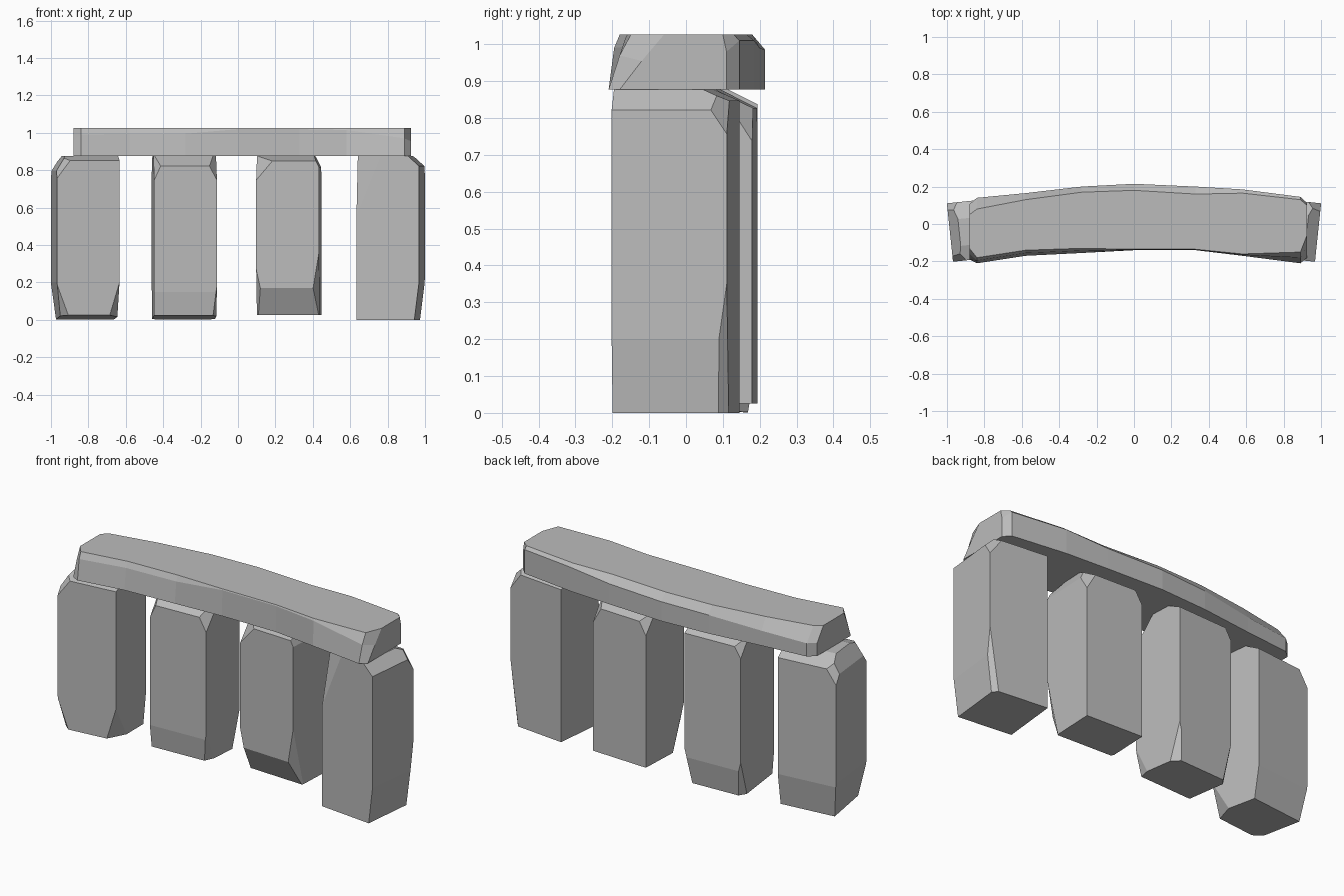
import bpy, bmesh, math
from mathutils import Vector, Matrix

cube = bpy.data.objects.get("Cube")
if cube:
    bpy.data.objects.remove(cube, do_unlink=True)

# Single stone colour
stone_grey = bpy.data.materials.new("stone_grey")
stone_grey.use_nodes = True
GREY = (0.5, 0.5, 0.5, 1)
stone_grey.diffuse_color = GREY
stone_grey.node_tree.nodes["Principled BSDF"].inputs["Base Color"].default_value = GREY

AXES = {"left": (0, 1), "right": (0, -1), "back": (1, 1),
        "front": (1, -1), "top": (2, 1), "bottom": (2, -1)}
HALF = Vector((0.168, 0.157, 0.4385))


def finish(bm, name):
    bmesh.ops.recalc_face_normals(bm, faces=bm.faces[:])
    mesh = bpy.data.meshes.new(name)
    bm.to_mesh(mesh)
    bm.free()
    mesh.materials.append(stone_grey)
    obj = bpy.data.objects.new(name, mesh)
    bpy.context.collection.objects.link(obj)
    return obj


def chip(bm, **depths):
    """Slice off an edge or corner; each depth is measured in from that side."""
    normal, corner = Vector(), Vector()
    for side, depth in depths.items():
        axis, sign = AXES[side]
        normal[axis] = sign / depth
        corner[axis] = sign * HALF[axis]
    point = corner - normal / normal.length_squared
    bmesh.ops.bisect_plane(bm, geom=bm.verts[:] + bm.edges[:] + bm.faces[:], dist=1e-5,
                           plane_co=point, plane_no=normal.normalized(), clear_outer=True)
    bmesh.ops.holes_fill(bm, edges=[e for e in bm.edges if e.is_boundary], sides=0)


def standing_stone(name, x, y, turn, chips):
    bm = bmesh.new()
    bmesh.ops.create_cube(bm, size=2, matrix=Matrix.Diagonal((*HALF, 1)))
    for depths in chips:
        chip(bm, **depths)
    obj = finish(bm, name)
    obj.location = (x, y, HALF.z)
    obj.rotation_euler.z = math.radians(turn)


# Four uprights, set along a shallow arc
standing_stone("right_outer_stone", -0.817, -0.028, 6, [
    dict(front=0.31, bottom=0.025),
    dict(right=0.025, bottom=0.2),
    dict(back=0.03, bottom=0.18),
    dict(right=0.07, front=0.08, bottom=0.19),
    dict(left=0.06, front=0.12, bottom=0.2),
    dict(front=0.08, top=0.025),
    dict(back=0.09, top=0.05),
    dict(right=0.05, top=0.08),
    dict(right=0.09, front=0.09, top=0.12),
    dict(right=0.09, back=0.09, top=0.13),
])
standing_stone("right_inner_stone", -0.287, 0.03, 2.5, [
    dict(front=0.31, bottom=0.025),
    dict(front=0.02, bottom=0.15),
    dict(back=0.025, bottom=0.15),
    dict(left=0.03, front=0.09, bottom=0.18),
    dict(left=0.05, back=0.07, bottom=0.2),
    dict(right=0.05, back=0.06, bottom=0.2),
    dict(front=0.09, top=0.055),
    dict(back=0.08, top=0.04),
    dict(left=0.07, front=0.12, top=0.13),
    dict(right=0.06, front=0.1, top=0.13),
    dict(right=0.06, back=0.08, top=0.1),
])
standing_stone("left_inner_stone", 0.272, 0.03, -2.5, [
    dict(bottom=0.025),
    dict(front=0.09, bottom=0.17),
    dict(right=0.06, front=0.1, bottom=0.27),
    dict(left=0.06, front=0.09, bottom=0.36),
    dict(front=0.1, top=0.028),
    dict(back=0.1, top=0.05),
    dict(right=0.11, front=0.1, top=0.13),
    dict(left=0.03, top=0.06),
    dict(right=0.07, back=0.09, top=0.12),
    dict(left=0.08, back=0.09, top=0.14),
])
standing_stone("left_outer_stone", 0.817, -0.028, -6, [
    dict(left=0.025, bottom=0.2),
    dict(left=0.05, back=0.05, bottom=0.35),
    dict(left=0.06, top=0.055),
    dict(right=0.13, front=0.07, top=0.32),
    dict(left=0.09, back=0.08, top=0.12),
    dict(back=0.07, top=0.03),
])

# Curved lintel, lofted through chamfered cross-sections:
# x, front y, front shoulder z, top front y, top back y, back shoulder z, back y
SECTIONS = [
    (-0.88, -0.19, 0.96, -0.13, 0.05, 0.95, 0.105),
    (-0.84, -0.21, 0.99, -0.18, 0.08, 0.95, 0.14),
    (-0.58, -0.17, 0.995, -0.14, 0.13, 0.96, 0.165),
    (-0.28, -0.155, 0.995, -0.13, 0.17, 0.98, 0.20),
    (0, -0.14, 1.02, -0.135, 0.18, 0.985, 0.215),
    (0.33, -0.14, 1.02, -0.135, 0.16, 0.99, 0.2),
    (0.58, -0.17, 1.015, -0.16, 0.165, 1.01, 0.185),
    (0.89, -0.21, 0.97, -0.15, 0.13, 1.01, 0.145),
    (0.925, -0.18, 0.955, -0.06, 0.1, 0.98, 0.11),
]
BASE, CROWN = 0.877, 1.026
bm = bmesh.new()
rings = []
for x, front, front_z, top_front, top_back, back_z, back in SECTIONS:
    profile = [(front, BASE), ((front + top_front) / 2, front_z), (top_front, CROWN),
               (top_back, CROWN), (back, back_z), (back, BASE)]
    rings.append([bm.verts.new((x, y, z)) for y, z in profile])
for a, b in zip(rings, rings[1:]):
    for i in range(len(a)):
        j = (i + 1) % len(a)
        bm.faces.new((a[i], a[j], b[j], b[i]))
bm.faces.new(rings[0])
bm.faces.new(rings[-1])
finish(bm, "lintel")
